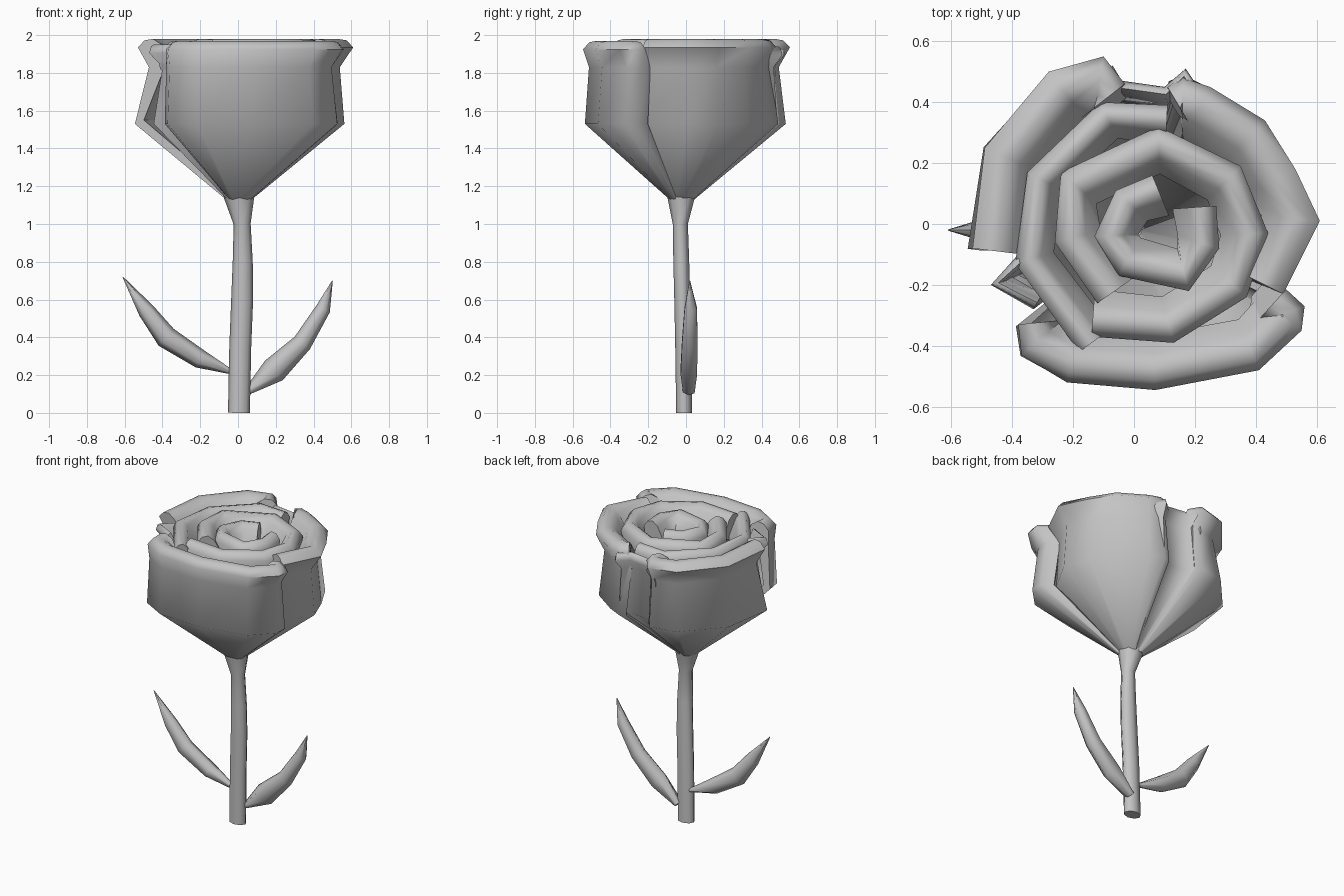
import bpy, bmesh, math
from mathutils import Vector

if "Cube" in bpy.data.objects:
    bpy.data.objects.remove(bpy.data.objects["Cube"], do_unlink=True)

GREY = (0.55, 0.55, 0.55, 1)
mat = bpy.data.materials.new("soft grey")
mat.use_nodes = True
mat.diffuse_color = GREY
mat.node_tree.nodes["Principled BSDF"].inputs["Base Color"].default_value = GREY

ROOT = Vector((0.0, -0.025))


def loft(name, rings):
    """Skin a row of closed rings and cap both ends."""
    bm = bmesh.new()
    rows = [[bm.verts.new(p) for p in ring] for ring in rings]
    n = len(rows[0])
    for a, b in zip(rows, rows[1:]):
        for i in range(n):
            j = (i + 1) % n
            bm.faces.new((a[i], a[j], b[j], b[i]))
    bm.faces.new(rows[0])
    bm.faces.new(rows[-1])
    bmesh.ops.remove_doubles(bm, verts=bm.verts, dist=0.0005)
    bmesh.ops.recalc_face_normals(bm, faces=bm.faces)
    me = bpy.data.meshes.new(name)
    bm.to_mesh(me)
    bm.free()
    me.materials.append(mat)
    ob = bpy.data.objects.new(name, me)
    bpy.context.collection.objects.link(ob)
    bpy.ops.object.select_all(action="DESELECT")
    ob.select_set(True)
    bpy.context.view_layer.objects.active = ob
    bpy.ops.object.shade_smooth_by_angle(angle=math.radians(68))
    return ob


def petal(name, path, width, top=1.98, belly=(1, 1), neck=(1, 1)):
    """Thin petal with a broad rolled lip; path is its outer rim, anticlockwise.
    belly and neck scale the rim lower down, from the first end to the last."""
    pts = [Vector(p) for p in path]
    last = len(pts) - 1
    rings = []
    for i, p in enumerate(pts):
        t = (pts[min(i + 1, last)] - pts[max(i - 1, 0)]).normalized()
        inward = Vector((-t.y, t.x)) * width
        r = p - ROOT
        f = i / last
        b = belly[0] + (belly[1] - belly[0]) * f
        k = neck[0] + (neck[1] - neck[0]) * f
        section = [
            (r * 0.12, 1.13), (r * b, 1.53), (r * k, 1.83),
            (r, top - 0.045), (r + inward * 0.22, top - 0.008),
            (r + inward * 0.5, top), (r + inward * 0.8, top - 0.03),
            (r + inward * 1.2, top - 0.13),
            (r * k + inward * 0.45, 1.80), (r * b + inward * 0.3, 1.55),
            (r * 0.08, 1.16),
        ]
        rings.append([(*(ROOT + q), z) for q, z in section])
    return loft(name, rings)


def tube(name, stations, sides):
    """Tube along stations of (x, y, z, radius across, radius in y)."""
    rings = []
    mids = [Vector(s[:3]) for s in stations]
    for i, s in enumerate(stations):
        d = (mids[min(i + 1, len(mids) - 1)] - mids[max(i - 1, 0)]).normalized()
        across = Vector((d.z, 0, -d.x)).normalized()
        turn = [2 * math.pi * k / sides for k in range(sides)]
        rings.append([mids[i] + across * s[3] * math.cos(a)
                      + Vector((0, s[4] * math.sin(a), 0)) for a in turn])
    return loft(name, rings)


# Outer petals
petal("front_petal", [(-.38, -.33), (-.37, -.43), (-.22, -.52), (.07, -.545),
                      (.41, -.48), (.55, -.35), (.56, -.27), (.50, -.215)],
      .15, 1.97, (1.02, .93), (1.0, .86))
petal("left_petal", [(.49, -.23), (.61, .01), (.53, .18), (.43, .34),
                     (.25, .45), (.16, .48), (.11, .45)],
      .16, 1.98, (.9, 1.04), (.87, .95))
petal("back_right_petal", [(-.03, .46), (-.10, .55), (-.28, .50), (-.49, .25),
                           (-.53, -.08)], .16, 1.98, (.94, 1.03), (.9, .89))

# Tucked petals seen in the gaps
petal("back_gap_petal", [(.23, .42), (.17, .51), (.10, .45), (-.04, .47),
                         (-.07, .52)], .05, 1.94, (.95, .95), (.92, .9))
petal("side_gap_petal", [(-.38, -.10), (-.47, -.20), (-.33, -.28)],
      .05, 1.95, (.95, .95), (.85, .85))

# Spiralling inner petals
petal("middle_petal", [(.11, .39), (-.11, .40), (-.35, .17), (-.39, -.13),
                       (-.18, -.42)], .11, 1.97, (.95, .95), (.97, .97))
petal("inner_petal", [(-.14, -.37), (.13, -.39), (.37, -.24), (.44, -.03),
                      (.35, .19), (.08, .32), (-.24, .17), (-.26, -.06),
                      (-.12, -.26)], .13, 1.98, (.9, .9), (.97, .97))
petal("heart_petal", [(.06, .16), (-.06, .11), (-.13, -.04), (-.05, -.17),
                      (.18, -.22), (.28, -.08), (.27, .06)],
      .12, 1.98, (.85, .85), (.97, .97))

# Stem, flaring into the flower
tube("stem", [(.005, -.01, 0, .058, .042), (.012, -.015, .35, .058, .042),
              (.022, -.02, .6, .058, .042), (.025, -.025, .8, .053, .042),
              (.022, -.03, 1.0, .045, .04), (.005, -.025, 1.16, .085, .077)], 8)

# Leaves
tube("right_leaf", [(-.03, .0, .215, .012, .015), (-.20, -.005, .285, .05, .05),
                    (-.38, -.015, .40, .06, .05), (-.485, -.02, .54, .045, .04),
                    (-.61, -.02, .72, .002, .002)], 6)
tube("left_leaf", [(.045, .015, .11, .018, .035), (.19, .015, .225, .07, .05),
                   (.34, .02, .37, .052, .048), (.45, .025, .55, .04, .038),
                   (.50, .02, .70, .002, .002)], 6)
